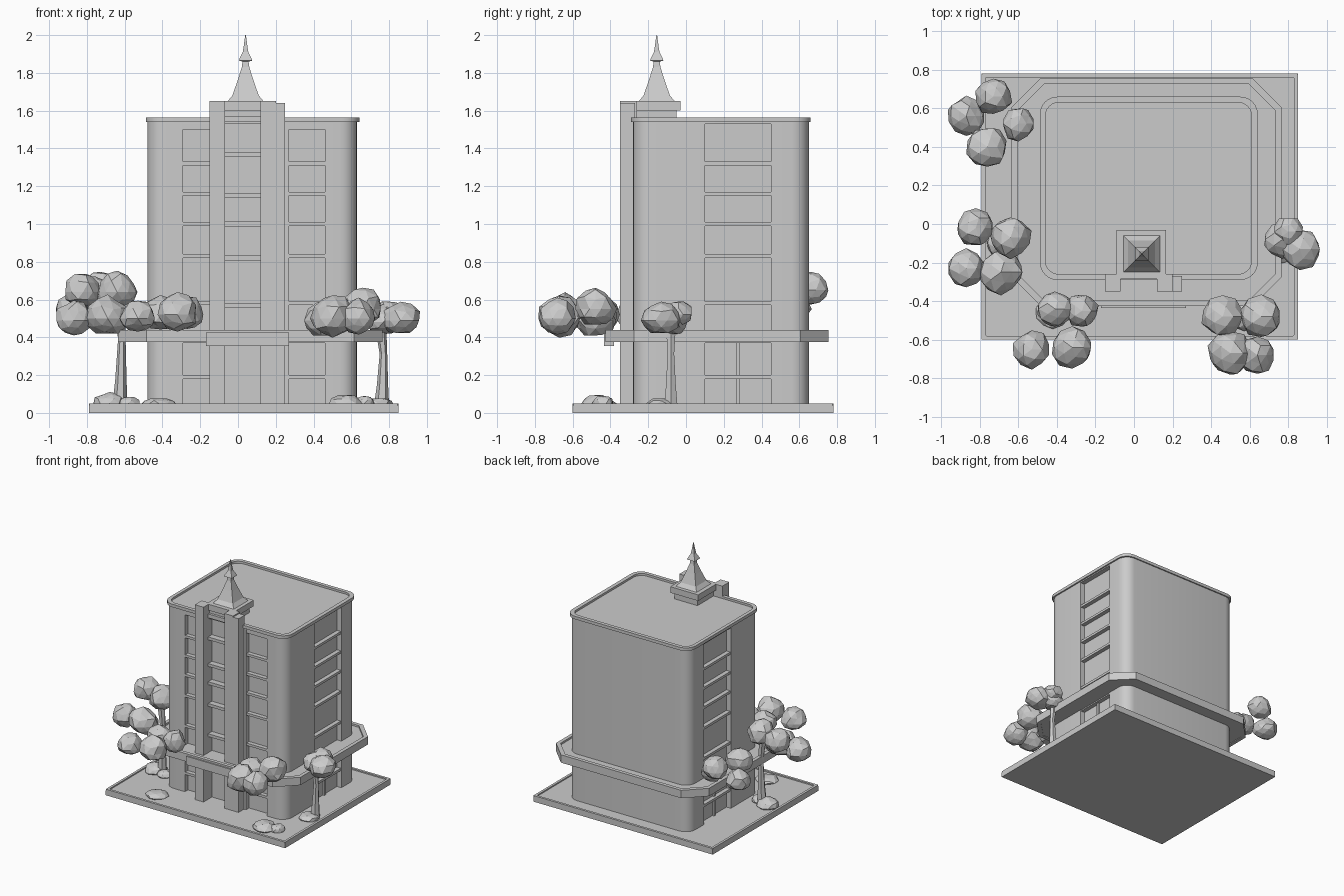
import bpy, bmesh, math, random
from mathutils import Vector

if "Cube" in bpy.data.objects:
    bpy.data.objects.remove(bpy.data.objects["Cube"])

random.seed(7)


def finish(name, bm, smooth=False):
    bmesh.ops.recalc_face_normals(bm, faces=bm.faces)
    me = bpy.data.meshes.new(name)
    bm.to_mesh(me)
    bm.free()
    ob = bpy.data.objects.new(name, me)
    bpy.context.collection.objects.link(ob)
    if smooth:
        bpy.ops.object.select_all(action='DESELECT')
        ob.select_set(True)
        bpy.context.view_layer.objects.active = ob
        bpy.ops.object.shade_smooth_by_angle(angle=math.radians(30))
    return ob


def box(name, x0, x1, y0, y1, z0, z1):
    bm = bmesh.new()
    bmesh.ops.create_cube(bm, size=1)
    for v in bm.verts:
        v.co = ((x0 + x1) / 2 + v.co.x * (x1 - x0),
                (y0 + y1) / 2 + v.co.y * (y1 - y0),
                (z0 + z1) / 2 + v.co.z * (z1 - z0))
    return finish(name, bm)


def prism(name, pts, z0, z1, smooth=False):
    bm = bmesh.new()
    face = bm.faces.new([bm.verts.new((x, y, z0)) for x, y in pts])
    top = bmesh.ops.extrude_face_region(bm, geom=[face])['geom']
    for v in top:
        if isinstance(v, bmesh.types.BMVert):
            v.co.z = z1
    return finish(name, bm, smooth)


def arc(cx, cy, r, start, n=6):
    return [(cx + r * math.cos(math.radians(start + 90 * i / n)),
             cy + r * math.sin(math.radians(start + 90 * i / n))) for i in range(n + 1)]


def rounded(x0, x1, y0, y1, r, n=6):
    return (arc(x0 + r, y0 + r, r, 180, n) + arc(x1 - r, y0 + r, r, 270, n)
            + arc(x1 - r, y1 - r, r, 0, n) + arc(x0 + r, y1 - r, r, 90, n))


def ring(name, outer, inner, z0, z1, smooth=False):
    bm = bmesh.new()
    loops = [[bm.verts.new((x, y, z)) for x, y in pts]
             for pts, z in ((outer, z0), (outer, z1), (inner, z1), (inner, z0))]
    n = len(outer)
    for k in range(4):
        a, b = loops[k], loops[(k + 1) % 4]
        for i in range(n):
            j = (i + 1) % n
            bm.faces.new((a[i], a[j], b[j], b[i]))
    return finish(name, bm, smooth)


# Ground slab with a thin lip
box("ground_slab", -0.79, 0.85, -0.60, 0.78, 0, 0.04)
ring("ground_lip", rounded(-0.79, 0.85, -0.60, 0.78, 0.005, 1),
     rounded(-0.77, 0.83, -0.58, 0.76, 0.005, 1), 0.035, 0.05)

# Tower body: rounded footprint with vertical window recesses
X0, X1, Y0, Y1, R, D = -0.48, 0.63, -0.28, 0.65, 0.09, 0.04
front_bays = [(-0.29, -0.15), (-0.07, 0.12), (0.27, 0.46)]
SY0, SY1 = 0.10, 0.45
pts = arc(X0 + R, Y0 + R, R, 180)
for a, b in front_bays:
    pts += [(a, Y0), (a, Y0 + D), (b, Y0 + D), (b, Y0)]
pts += arc(X1 - R, Y0 + R, R, 270)
pts += [(X1, SY0), (X1 - D, SY0), (X1 - D, SY1), (X1, SY1)]
pts += arc(X1 - R, Y1 - R, R, 0) + arc(X0 + R, Y1 - R, R, 90)
pts += [(X0, SY1), (X0 + D, SY1), (X0 + D, SY0), (X0, SY0)]
prism("tower_body", pts, 0.04, 1.535, True)

# Roof slab and parapet rim
prism("roof_slab", rounded(X0, X1, Y0, Y1, R), 1.53, 1.548, True)
ring("roof_parapet", rounded(X0 - .008, X1 + .012, Y0 - .01, Y1 + .01, R),
     rounded(X0 + .02, X1 - .02, Y0 + .02, Y1 - .02, R - .02), 1.54, 1.565, True)

# Floor ledges inside the window recesses
floors = [0.19, 0.38, 0.58, 0.83, 1.00, 1.16, 1.32]
for n, z in enumerate(floors):
    for k in (0, 2):
        a, b = front_bays[k]
        box(f"front_ledge_{k}_{n}", a, b, Y0 + 0.005, Y0 + D + 0.01, z - 0.01, z + 0.01)
    for s, (a, b) in {"left": (X0 + 0.005, X0 + D + 0.01),
                      "right": (X1 - D - 0.01, X1 - 0.005)}.items():
        box(f"{s}_ledge_{n}", a, b, SY0, SY1, z - 0.01, z + 0.01)
for k in (0, 2):
    a, b = front_bays[k]
    box(f"front_header_{k}", a, b, Y0 + 0.005, Y0 + D + 0.01, 1.50, 1.535)
for n, z in enumerate((0.57, 0.82, 1.00, 1.15, 1.37, 1.56)):
    box(f"centre_ledge_{n}", -0.07, 0.12, Y0 - 0.01, Y0 + D + 0.01, z - 0.012, z + 0.012)
for s, x in (("left", X0 + D), ("right", X1 - D)):
    box(f"{s}_door_mullion", x - 0.015, x + 0.015, 0.265, 0.285, 0.04, 0.38)

# Front piers running past the roof
box("pier_left", -0.15, -0.07, -0.35, -0.26, 0.04, 1.65)
box("pier_right", 0.12, 0.20, -0.35, -0.26, 0.04, 1.65)
box("pier_right_step", 0.20, 0.25, -0.35, -0.27, 0.04, 1.64)

# Spire plinth and stepped cap
box("spire_plinth", -0.07, 0.14, -0.27, -0.05, 1.54, 1.61)
box("spire_cap", -0.09, 0.165, -0.285, -0.03, 1.60, 1.65)

# Four sided spire with a collar and pointed tip
bm = bmesh.new()
cx, cy, last = 0.04, -0.155, None
for h, z in ((.095, 1.65), (.07, 1.68), (.042, 1.76), (.02, 1.83), (.016, 1.86),
             (.036, 1.865), (.032, 1.875), (.015, 1.91), (.01, 1.94), (.002, 2.0)):
    cur = [bm.verts.new((cx + sx * h, cy + sy * h, z))
           for sx, sy in ((-1, -1), (1, -1), (1, 1), (-1, 1))]
    if last:
        for i in range(4):
            bm.faces.new((last[i], last[(i + 1) % 4], cur[(i + 1) % 4], cur[i]))
    else:
        bm.faces.new(cur)
    last = cur
bm.faces.new(last)
finish("spire", bm)


# Chamfered canopy around the first floor, with raised edge
def chamfered(x0, x1, y0, y1, c):
    return [(x0 + c, y0), (x1 - c, y0), (x1, y0 + c), (x1, y1 - c),
            (x1 - c, y1), (x0 + c, y1), (x0, y1 - c), (x0, y0 + c)]


prism("canopy", chamfered(-0.63, 0.76, -0.42, 0.75, 0.15), 0.38, 0.425)
ring("canopy_edge", chamfered(-0.635, 0.765, -0.425, 0.755, 0.15),
     chamfered(-0.605, 0.735, -0.395, 0.725, 0.138), 0.375, 0.44)
box("entrance_fascia", -0.17, 0.27, -0.435, -0.38, 0.355, 0.425)


# Faceted foliage clumps: (x, y, z, horizontal radius, vertical radius)
def clump(name, blobs):
    bm = bmesh.new()
    for x, y, z, r, h in blobs:
        vs = bmesh.ops.create_icosphere(bm, subdivisions=2, radius=1)['verts']
        for v in vs:
            p = v.co * random.uniform(0.86, 1.06)
            if p.z < 0:
                p.z *= 0.75
            v.co = Vector((x + p.x * r, y + p.y * r, z + p.z * h))
    return finish(name, bm)


clump("foliage_back_left", [(-.73, .66, .65, .10, .11), (-.87, .56, .55, .10, .10),
                            (-.76, .40, .62, .11, .11), (-.60, .52, .53, .09, .09)])
clump("foliage_left", [(-.82, -.02, .64, .10, .11), (-.64, -.07, .64, .11, .11),
                       (-.87, -.23, .49, .10, .11), (-.69, -.25, .50, .12, .12)])
clump("foliage_front_left", [(-.41, -.44, .52, .10, .11), (-.27, -.45, .52, .09, .10),
                             (-.53, -.65, .50, .10, .10), (-.32, -.64, .52, .11, .12)])
clump("foliage_front_right", [(.46, -.48, .49, .11, .12), (.66, -.48, .55, .11, .12),
                              (.50, -.67, .50, .12, .13), (.64, -.68, .50, .10, .11)])
clump("foliage_right", [(.86, -.13, .49, .11, .10), (.77, -.08, .48, .10, .09),
                        (.80, -.04, .52, .08, .08)])

# Low shrubs on the slab
clump("shrubs", [(-.68, -.10, .05, .09, .06), (-.58, -.13, .05, .06, .04),
                 (-.42, -.46, .05, .09, .03), (.57, -.47, .05, .09, .05),
                 (.67, -.44, .05, .06, .04), (.74, -.13, .05, .08, .03)])

# Tapered trunks for the two freestanding trees
for name, x, y, top in (("trunk_left", -0.62, -0.10, 0.58), ("trunk_right", 0.765, -0.08, 0.46)):
    bm = bmesh.new()
    last = None
    for r, t, dx in ((.04, 0, -.005), (.03, .25, 0), (.02, .65, .005), (.03, 1, -.01)):
        cur = [bm.verts.new((x + dx + r * math.cos(i * math.pi / 3),
                             y + r * math.sin(i * math.pi / 3),
                             0.04 + t * (top - 0.04))) for i in range(6)]
        if last:
            for i in range(6):
                bm.faces.new((last[i], last[(i + 1) % 6], cur[(i + 1) % 6], cur[i]))
        else:
            bm.faces.new(cur)
        last = cur
    bm.faces.new(last)
    finish(name, bm)
